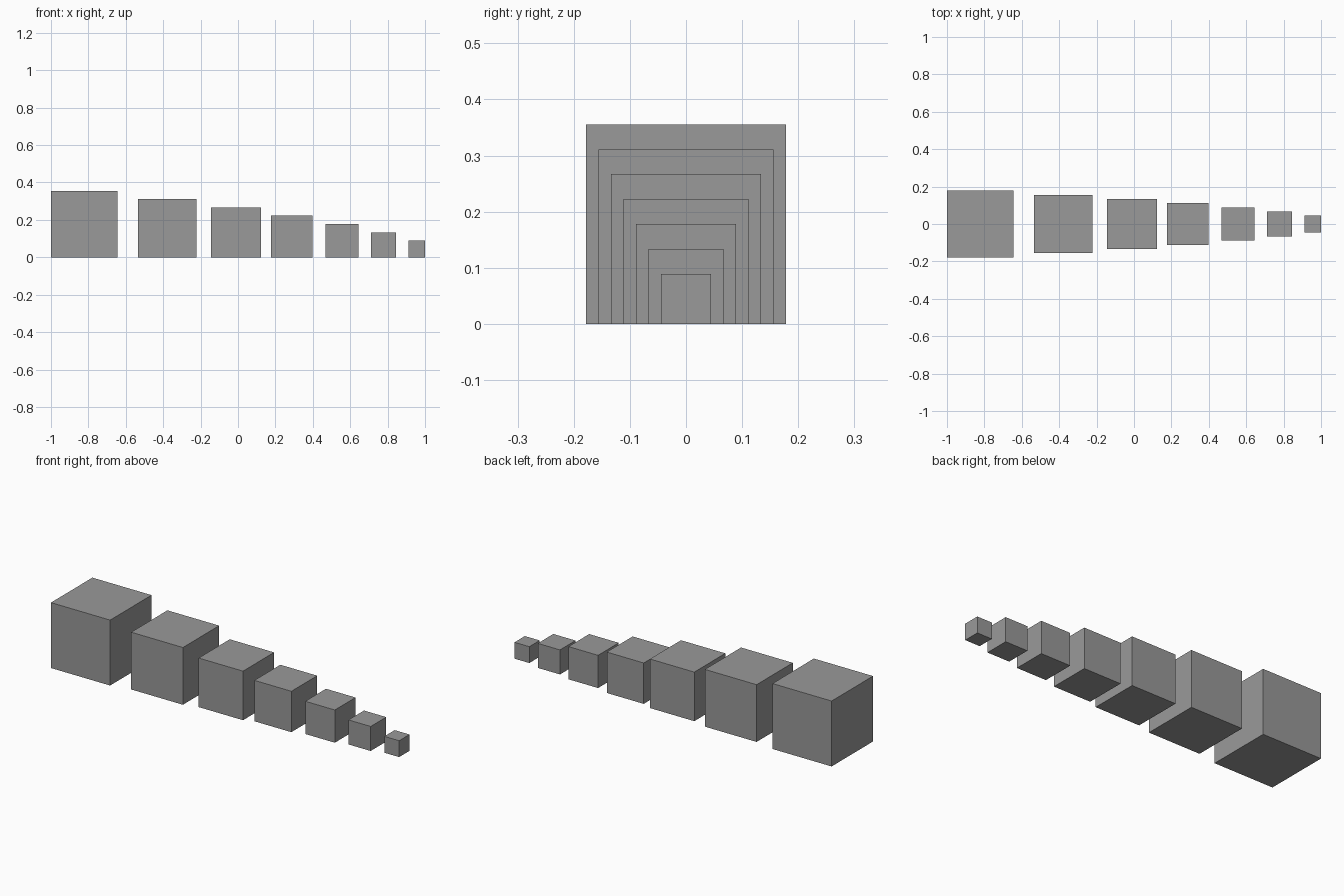
import bpy

# Remove the default cube
default = bpy.data.objects.get("Cube")
if default:
    bpy.data.objects.remove(default, do_unlink=True)

# Plain grey material
GREY = (0.32, 0.32, 0.32, 1.0)
grey = bpy.data.materials.new("plain_grey")
grey.use_nodes = True
grey.diffuse_color = GREY
grey.node_tree.nodes["Principled BSDF"].inputs["Base Color"].default_value = GREY

UNIT = 2 / 45  # the row is 45 units long


def add_block(number, edge, centre):
    """A cube standing on the ground; edge and centre are in units."""
    size = edge * UNIT
    bpy.ops.mesh.primitive_cube_add(size=size, location=(centre * UNIT, 0, size / 2))
    block = bpy.context.object
    block.name = f"block_{number}"
    block.data.materials.append(grey)


# Row of cubes, shrinking by one unit from right to left
centres = [-18.5, -8.5, -0.22, 6.47, 12.5, 17.5, 21.5]
for i, centre in enumerate(centres):
    add_block(i + 1, 8 - i, centre)
